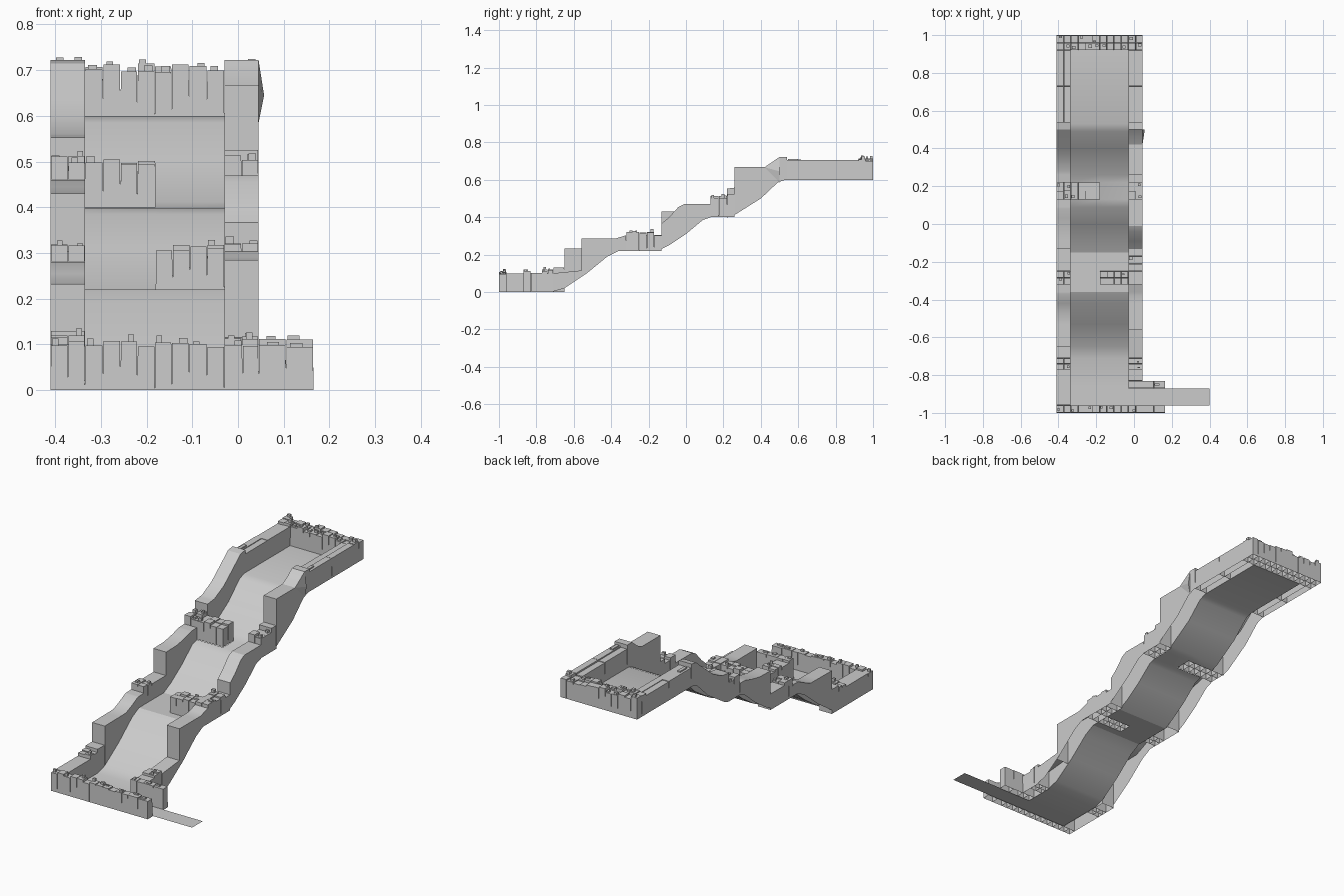
import bpy, bmesh, random

if "Cube" in bpy.data.objects:
    bpy.data.objects.remove(bpy.data.objects["Cube"])
random.seed(4)

# Height of the stepped floor along y
FLOOR = [(-1, 0.003), (-0.71, 0.003), (-0.65, 0.02), (-0.53, 0.10), (-0.42, 0.19), (-0.36, 0.22),
         (-0.32, 0.22), (-0.25, 0.22), (-0.15, 0.22), (-0.09, 0.25), (0.0, 0.31), (0.09, 0.385),
         (0.13, 0.398), (0.22, 0.398), (0.26, 0.412), (0.40, 0.50), (0.49, 0.585), (0.53, 0.60), (1, 0.60)]
L0, L1, R0, R1 = -0.41, -0.335, -0.03, 0.045   # side wall faces
MID = -0.18


def interp(pts, y):
    for (a, za), (b, zb) in zip(pts, pts[1:]):
        if y <= b + 1e-6:
            return za + (zb - za) * max(0, (y - a) / (b - a))
    return pts[-1][1]


def finish(name, bm, smooth=False):
    bmesh.ops.remove_doubles(bm, verts=bm.verts, dist=1e-6)
    bmesh.ops.recalc_face_normals(bm, faces=bm.faces)
    me = bpy.data.meshes.new(name)
    bm.to_mesh(me)
    bm.free()
    ob = bpy.data.objects.new(name, me)
    bpy.context.collection.objects.link(ob)
    if smooth:
        bpy.ops.object.select_all(action='DESELECT')
        ob.select_set(True)
        bpy.context.view_layer.objects.active = ob
        bpy.ops.object.shade_smooth_by_angle(angle=0.45)


def face(bm, *pts):
    bm.faces.new([bm.verts.new(p) for p in pts])


def box(bm, x0, x1, y0, y1, z0, z1, taper=0.0):
    """Hollow stone block, open underneath."""
    t = taper
    lo = [(x0, y0, z0), (x1, y0, z0), (x1, y1, z0), (x0, y1, z0)]
    hi = [(x0+t, y0+t, z1), (x1-t, y0+t, z1), (x1-t, y1-t, z1), (x0+t, y1-t, z1)]
    for i in range(4):
        j = (i + 1) % 4
        face(bm, lo[i], lo[j], hi[j], hi[i])
    face(bm, *hi)


def blocks(name, xs, ys, z, top, jitter=0.008, chips=0.6):
    """Grid of uneven stone blocks with small broken stones on top."""
    bm = bmesh.new()
    for x0, x1 in zip(xs, xs[1:]):
        for y0, y1 in zip(ys, ys[1:]):
            h = top + random.uniform(-jitter, jitter)
            box(bm, x0, x1, y0, y1, z, h, 0.001)
            if random.random() < chips:
                w = (x1 - x0) * random.uniform(0.3, 0.5)
                d = (y1 - y0) * random.uniform(0.2, 0.45)
                x = random.uniform(x0 + 0.002, x1 - w - 0.002)
                y = random.uniform(y0 + 0.002, y1 - d - 0.002)
                box(bm, x, x + w, y, y + d, h, h + random.uniform(0.006, 0.016))
    finish(name, bm)


def wall(name, x0, x1, sections):
    """Hollow wall whose foot follows the floor; each section is a top line."""
    bm = bmesh.new()
    for top in sections:
        a, b = top[0][0], top[-1][0]
        ys = sorted({y for y, _ in FLOOR + top if a <= y <= b})
        col = [(y, interp(FLOOR, y), interp(top, y)) for y in ys]
        for (ya, la, ha), (yb, lb, hb) in zip(col, col[1:]):
            for x in (x0, x1):
                face(bm, (x, ya, la), (x, yb, lb), (x, yb, hb), (x, ya, ha))
            face(bm, (x0, ya, ha), (x1, ya, ha), (x1, yb, hb), (x0, yb, hb))
        for y, l, h in (col[0], col[-1]):
            face(bm, (x0, y, l), (x1, y, l), (x1, y, h), (x0, y, h))
    finish(name, bm, True)


# Floor: thin sheet with openings below the two barricades
bm = bmesh.new()
line = [(-0.96, 0.003), (-0.87, 0.003)] + FLOOR[1:-1] + [(0.92, 0.60)]
for (a, za), (b, zb) in zip(line, line[1:]):
    for x0, x1 in ((L1, MID), (MID, R0)):
        if (x0, a) in ((L1, 0.13), (MID, -0.32)):
            continue
        face(bm, (x0, a, za), (x1, a, za), (x1, b, zb), (x0, b, zb))
face(bm, (R0, -0.96, 0.003), (0.40, -0.96, 0.003), (0.40, -0.87, 0.003), (R0, -0.87, 0.003))
finish("floor", bm, True)

# Ramp parts of the side walls
wall("left_wall", L0, L1, [
    [(-0.65, 0.232), (-0.47, 0.234), (-0.42, 0.255), (-0.37, 0.28), (-0.32, 0.283)],
    [(-0.13, 0.43), (-0.04, 0.432), (0.03, 0.445), (0.08, 0.46), (0.13, 0.462)],
    [(0.22, 0.553), (0.28, 0.56), (0.36, 0.60), (0.44, 0.665), (0.50, 0.715), (0.54, 0.722)]])
wall("right_wall", R0, R1, [
    [(-0.71, 0.10), (-0.56, 0.115)],
    [(-0.56, 0.285), (-0.38, 0.285), (-0.32, 0.303)],
    [(-0.13, 0.367), (-0.09, 0.40), (-0.04, 0.455), (-0.01, 0.47), (0.13, 0.47)],
    [(0.26, 0.667), (0.42, 0.667), (0.46, 0.69), (0.50, 0.722), (0.54, 0.722)]])

# Lower landing
fx = [L0, -0.372, L1, -0.295, -0.257, -0.22, -0.182, -0.145, -0.107, -0.068, R0, 0.01, R1, 0.105, 0.165]
blocks("front_wall", fx, [-1, -0.96], 0, 0.102)
lx, rx = [L0, -0.372, L1], [R0, 0.008, R1]
blocks("lower_left_wall", [L0, L1], [-0.96, -0.77], 0, 0.10, 0.001, 0)
blocks("lower_left_stones", lx, [-0.77, -0.74, -0.71], 0, 0.112)
blocks("lower_left_end", [L0, L1], [-0.71, -0.65], 0, 0.13, 0, 0)
blocks("gate_wall", rx + [0.105, 0.165], [-0.87, -0.83], 0, 0.113, 0.002)
blocks("lower_right_wall", [R0, R1], [-0.83, -0.77], 0, 0.10, 0.001, 0)
blocks("lower_right_stones", rx, [-0.77, -0.74, -0.71], 0, 0.112)

# First middle landing with barricade on the right
blocks("mid_left_stones", lx, [-0.32, -0.285, -0.25], 0.22, 0.312)
blocks("mid_left_wall", [L0, L1], [-0.25, -0.13], 0.22, 0.305, 0, 0)
blocks("mid_right_wall", rx, [-0.32, -0.25, -0.21, -0.17], 0.22, 0.318)
blocks("mid_right_end", [R0, R1], [-0.17, -0.13], 0.22, 0.303, 0, 0)
blocks("right_barricade", [MID, -0.143, -0.105, -0.068, R0], [-0.32, -0.285, -0.25], 0.22, 0.313)

# Second middle landing with barricade on the left
sy = [0.13, 0.175, 0.22]
blocks("high_left_stones", lx, sy, 0.40, 0.505)
blocks("high_right_stones", rx, sy, 0.40, 0.508)
blocks("high_right_end", [R0, R1], [0.22, 0.26], 0.40, 0.525, 0, 0)
blocks("left_barricade", [L1, -0.295, -0.257, -0.22, MID], sy, 0.40, 0.497)

# Upper landing
uy = [0.54, 0.73, 0.92]
blocks("upper_left_wall", lx, uy, 0.60, 0.702, 0.004, 0.3)
blocks("upper_right_wall", rx, uy, 0.60, 0.702, 0.004, 0.3)
blocks("back_wall", fx[:13], [0.92, 0.96, 1.0], 0.60, 0.704, 0.011)

# Small buttress on the outside of the upper right wall
bm = bmesh.new()
p = [(R1, 0.42, 0.667), (R1, 0.50, 0.722), (R1, 0.50, 0.585), (0.057, 0.50, 0.645)]
for i, j, k in ((0, 1, 3), (1, 2, 3), (2, 0, 3)):
    face(bm, p[i], p[j], p[k])
finish("buttress", bm)
